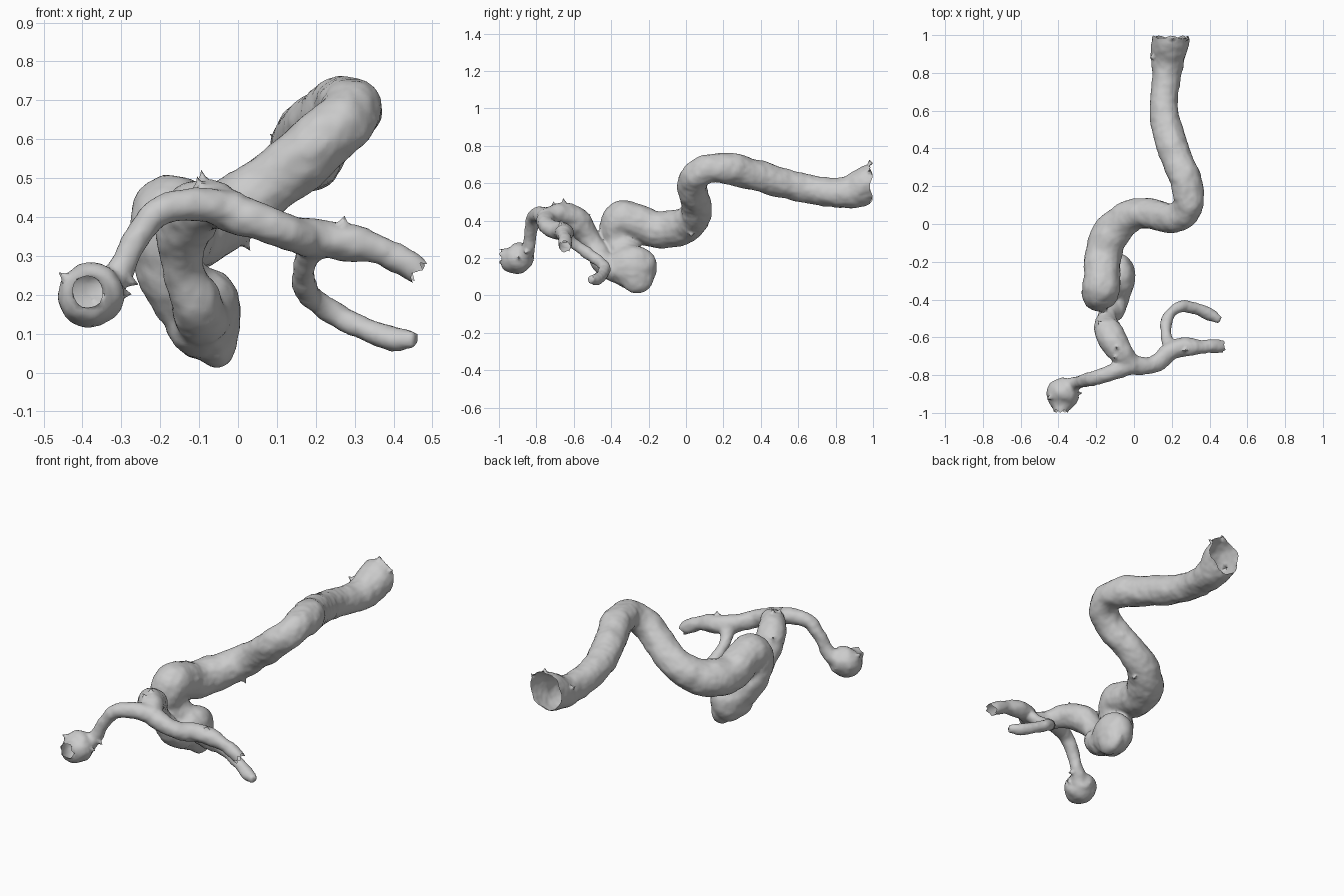
import bpy, bmesh, math
from mathutils import Vector

if "Cube" in bpy.data.objects:
    bpy.data.objects.remove(bpy.data.objects["Cube"])

parts = []


def tube(name, pts):
    """Smooth round vessel through (x, y, z, radius) points."""
    cu = bpy.data.curves.new(name, 'CURVE')
    cu.dimensions = '3D'
    cu.bevel_depth = 1.0
    cu.bevel_resolution = 6
    cu.resolution_u = 8
    cu.use_fill_caps = True
    sp = cu.splines.new('BEZIER')
    sp.radius_interpolation = 'CARDINAL'
    sp.bezier_points.add(len(pts) - 1)
    for bp, (x, y, z, r) in zip(sp.bezier_points, pts):
        bp.co = (x, y, z)
        bp.radius = r
        bp.handle_left_type = bp.handle_right_type = 'AUTO'
    ob = bpy.data.objects.new(name, cu)
    bpy.context.collection.objects.link(ob)
    parts.append(ob)


def blob(name, loc, radii):
    bpy.ops.mesh.primitive_uv_sphere_add(segments=32, ring_count=20, radius=1, location=loc)
    ob = bpy.context.object
    ob.name = name
    ob.scale = radii
    parts.append(ob)


# Main trunk down to the sac
tube("trunk", [
    (0.205, 1.06, 0.635, .09), (0.19, 0.96, 0.59, .098), (0.18, 0.88, 0.555, .09),
    (0.17, 0.78, 0.55, .076),
    (0.16, 0.60, 0.58, .077), (0.205, 0.40, 0.635, .083), (0.28, 0.21, 0.68, .084),
    (0.285, 0.09, 0.665, .078), (0.22, 0.035, 0.60, .08), (0.10, 0.05, 0.50, .08),
    (-0.02, 0.04, 0.41, .085), (-0.12, -0.05, 0.36, .098), (-0.165, -0.17, 0.355, .098),
    (-0.17, -0.28, 0.40, .098), (-0.175, -0.355, 0.40, .097), (-0.185, -0.36, 0.30, .085),
    (-0.14, -0.32, 0.21, .09), (-0.10, -0.29, 0.16, .09)])

# Bulging sac with its pointed underside
blob("sac", (-0.09, -0.29, 0.15), (.098, .135, .118))
blob("sac_tip", (-0.055, -0.265, 0.085), (.052, .09, .074))

# Neck rising from the sac to the fork
tube("neck", [
    (-0.08, -0.36, 0.12, .065), (-0.11, -0.44, 0.18, .065), (-0.145, -0.51, 0.29, .055),
    (-0.13, -0.58, 0.39, .075), (-0.08, -0.66, 0.43, .068), (-0.02, -0.74, 0.42, .052)])

# Left branch with flared open end
tube("left_branch", [
    (0.0, -0.745, 0.415, .05), (-0.11, -0.785, 0.432, .042), (-0.2, -0.81, 0.415, .037),
    (-0.265, -0.83, 0.335, .033), (-0.31, -0.845, 0.25, .036), (-0.34, -0.87, 0.215, .05)])
tube("left_end", [
    (-0.345, -0.83, 0.205, .04), (-0.37, -0.88, 0.20, .08), (-0.385, -0.94, 0.20, .075),
    (-0.39, -0.985, 0.215, .04), (-0.39, -1.03, 0.22, .025)])

# Right branch and the curled side branch
tube("right_branch", [
    (-0.04, -0.74, 0.42, .05), (0.06, -0.75, 0.39, .048), (0.13, -0.73, 0.36, .045),
    (0.2, -0.67, 0.345, .047), (0.28, -0.65, 0.335, .048), (0.36, -0.65, 0.315, .037),
    (0.42, -0.645, 0.29, .035), (0.475, -0.65, 0.25, .032)])
tube("curled_branch", [
    (0.2, -0.67, 0.34, .035), (0.17, -0.59, 0.27, .031), (0.18, -0.5, 0.21, .029),
    (0.24, -0.44, 0.155, .03), (0.32, -0.445, 0.115, .031), (0.40, -0.48, 0.085, .032),
    (0.458, -0.51, 0.085, .024)])

# Fuse everything into one skin
bpy.ops.object.select_all(action='DESELECT')
for ob in parts:
    ob.select_set(True)
bpy.context.view_layer.objects.active = parts[0]
bpy.ops.object.convert(target='MESH')
bpy.ops.object.join()
vessel = bpy.context.object
vessel.name = "branching_vessel"
rm = vessel.modifiers.new("fuse", 'REMESH')
rm.mode = 'VOXEL'
rm.voxel_size = 0.011
sm = vessel.modifiers.new("soften", 'SMOOTH')
sm.factor = 0.5
sm.iterations = 4
# Gentle organic unevenness
tex = bpy.data.textures.new("lumps", 'CLOUDS')
tex.noise_scale = 0.1
dp = vessel.modifiers.new("lumpy", 'DISPLACE')
dp.texture = tex
dp.strength = 0.02
dp.mid_level = 0.45
bpy.ops.object.convert(target='MESH')
vessel = bpy.context.object

bm = bmesh.new()
bm.from_mesh(vessel.data)
bmesh.ops.transform(bm, matrix=vessel.matrix_world, verts=bm.verts)
vessel.matrix_world.identity()

# Open cut ends: plane point, outward direction, reach
for co, no, reach in [((0.2, 0.988, 0.61), (0, 1, 0), .2),
                      ((-0.39, -0.99, 0.21), (0, -1, 0), .12),
                      ((0.462, -0.65, 0.26), (0.8, 0, -0.55), .06)]:
    co = Vector(co)
    faces = [f for f in bm.faces if (f.calc_center_median() - co).length < reach]
    geom = list({v for f in faces for v in f.verts}) + list({e for f in faces for e in f.edges}) + faces
    bmesh.ops.bisect_plane(bm, geom=geom, plane_co=co, plane_no=no, clear_outer=True)
    # Wavy rim
    for v in bm.verts:
        if v.is_boundary and (v.co - co).length < reach:
            d = v.co - co
            v.co += Vector(no) * .009 * math.sin(5 * math.atan2(d.z, d.x + d.y))

# Torn flecks on the skin
bm.normal_update()
for x, y, z in [(-.09, -.65, .5), (-.18, -.53, .42), (.27, -.67, .39), (-.28, -.85, .24),
                (-.46, -.93, .26), (-.3, -.9, .2), (.03, .03, .32), (.27, .98, .66),
                (.2, .98, .74), (.1, .88, .6), (-.1, -.7, .48)]:
    v = min(bm.verts, key=lambda w: (w.co - Vector((x, y, z))).length)
    for e in v.link_edges:
        e.other_vert(v).co += v.normal * .008
    v.co += v.normal * .024
bm.to_mesh(vessel.data)
bm.free()
bpy.ops.object.shade_smooth_by_angle(angle=0.9)
